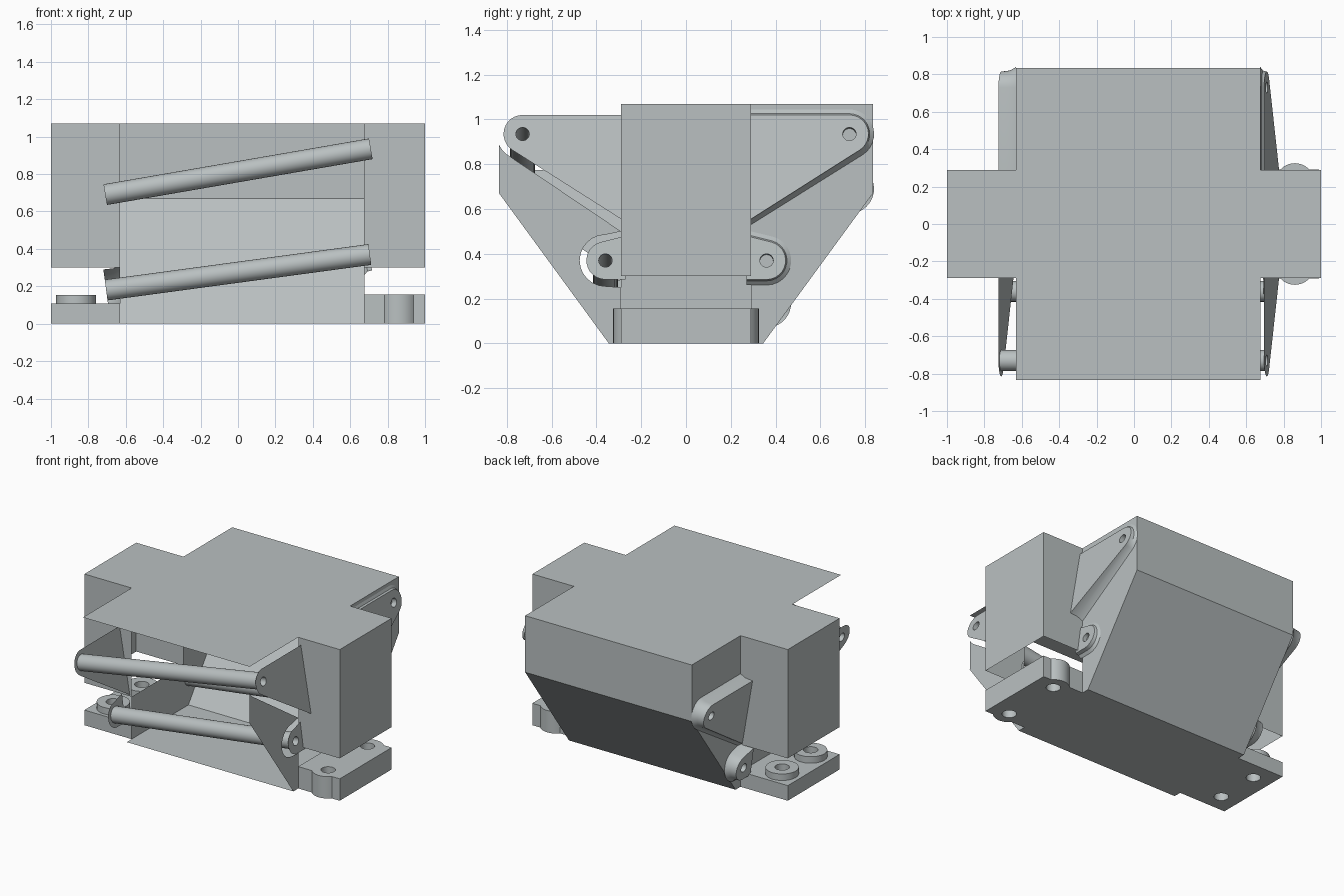
import bpy, bmesh
from math import sin, cos, radians, pi
from mathutils import Vector

if "Cube" in bpy.data.objects:
    bpy.data.objects.remove(bpy.data.objects["Cube"], do_unlink=True)

grey = bpy.data.materials.new("light_grey")
grey.use_nodes = True
COLOUR = (0.49, 0.53, 0.535, 1)
grey.diffuse_color = COLOUR
grey.node_tree.nodes["Principled BSDF"].inputs["Base Color"].default_value = COLOUR

TOP, SKIRT, BELOW = 1.07, 0.67, 0.3      # roof, start of slope, end box underside
LEFT, RIGHT = 0.675, -0.63               # side walls
HALF, DEEP, FOOT = 0.29, 0.835, 0.345    # end box, body and floor half depths


def arc(cx, cy, r, a, b, n=12):
    return [(cx + r * cos(radians(a + (b - a) * i / n)),
             cy + r * sin(radians(a + (b - a) * i / n))) for i in range(n + 1)]


def circle(cx, cy, r, n=24):
    return arc(cx, cy, r, 0, 360, n)[:-1]


def finish(name, bm, smooth=False):
    mesh = bpy.data.meshes.new(name)
    bm.to_mesh(mesh)
    bm.free()
    mesh.materials.append(grey)
    obj = bpy.data.objects.new(name, mesh)
    bpy.context.collection.objects.link(obj)
    if smooth:
        bpy.ops.object.select_all(action='DESELECT')
        obj.select_set(True)
        bpy.context.view_layer.objects.active = obj
        bpy.ops.object.shade_smooth_by_angle(angle=radians(35))
    return obj


def fill(bm, loops, place, normal):
    """Fill an outline, with optional hole outlines, mapped into space by place."""
    edges, rings = [], []
    for loop in loops:
        vs = [bm.verts.new(place(*p)) for p in loop]
        edges += [bm.edges.new((vs[i - 1], vs[i])) for i in range(len(vs))]
        rings.append(vs)
    bmesh.ops.triangle_fill(bm, edges=edges, use_beauty=True, normal=normal)
    for f in bm.faces:
        f.normal_update()
        if f.normal.dot(Vector(normal)) < 0:
            f.normal_flip()
    return rings


def sheet(name, loops, place, normal):
    bm = bmesh.new()
    fill(bm, loops, place, normal)
    return finish(name, bm)


def slab(name, loops, low, high):
    bm = bmesh.new()
    fill(bm, loops, lambda x, y: (x, y, low), (0, 0, -1))
    out = bmesh.ops.extrude_face_region(bm, geom=bm.faces[:])
    moved = [v for v in out["geom"] if isinstance(v, bmesh.types.BMVert)]
    bmesh.ops.translate(bm, verts=moved, vec=(0, 0, high - low))
    bmesh.ops.recalc_face_normals(bm, faces=bm.faces)
    return finish(name, bm, True)


def band(name, path, low, high):
    """Upright walls along a plan path."""
    bm = bmesh.new()
    rows = [[bm.verts.new((x, y, z)) for x, y in path] for z in (low, high)]
    for i in range(len(path) - 1):
        bm.faces.new((rows[0][i], rows[0][i + 1], rows[1][i + 1], rows[1][i]))
    return finish(name, bm)


# Roof: a cross in plan
quarter = [(1, HALF), (LEFT, HALF), (LEFT, DEEP), (RIGHT, DEEP), (RIGHT, HALF), (-1, HALF)]
sheet("roof", [quarter + [(x, -y) for x, y in reversed(quarter)]],
      lambda x, y: (x, y, TOP), (0, 0, 1))

# End boxes, open below and towards the body
for label, wall, end in (("left", LEFT, 1), ("right", RIGHT, -1)):
    path = [(wall, -HALF), (end, -HALF), (end, HALF), (wall, HALF)]
    band(label + "_end_box", path if end > 0 else path[::-1], BELOW, TOP)

# Back wall, back slope and floor
band("back_wall", [(LEFT, DEEP), (RIGHT, DEEP)], SKIRT, TOP)
sheet("back_slope", [[(LEFT, 0), (LEFT, 1), (RIGHT, 1), (RIGHT, 0)]],
      lambda x, t: (x, FOOT + (DEEP - FOOT) * t, SKIRT * t), (0, 0.8, -0.6))
sheet("floor", [[(LEFT, -FOOT), (LEFT, FOOT), (RIGHT, FOOT), (RIGHT, -FOOT)]],
      lambda x, y: (x, y, 0), (0, 0, -1))
band("right_inner_wall", [(RIGHT, HALF), (RIGHT, -HALF)], 0, BELOW)

# Side walls at the back
for label, wall, side in (("left", LEFT, 1), ("right", RIGHT, -1)):
    sheet(label + "_back_side_wall",
          [[(HALF, TOP), (DEEP, TOP), (DEEP, SKIRT), (FOOT, 0), (HALF, 0)]],
          lambda y, z: (wall, y, z), (side, 0, 0))

# Rod pivots: depth, height on each side, and offset from the middle
UPPER = dict(y=0.73, left=0.935, right=0.69, x=0.71)
LOWER = dict(y=0.36, left=0.37, right=0.18, x=0.705)

# Front left side wall, cut clear of both brackets
cut = (arc(UPPER["y"], UPPER["left"], 0.115, -25, -58)
       + [(HALF, 0.5)] + arc(LOWER["y"], LOWER["left"], 0.115, 90, -90) + [(HALF, 0.25)])
sheet("left_front_side_wall", [[(DEEP, SKIRT)] + [(min(y, DEEP), z) for y, z in cut]
                               + [(HALF, 0), (FOOT, 0)]],
      lambda y, z: (LEFT, -y, z), (1, 0, 0))


def outline(pivot, z, grow):
    """Bracket outline in depth and height around a pivot."""
    r = 0.085 + grow
    if pivot is UPPER:
        return ([(HALF, z + r)] + arc(pivot["y"], z, r, 90, -58)
                + [(HALF, z - 0.38 - grow)])
    return ([(HALF - 0.02, z + 0.11 + grow)] + arc(pivot["y"], z, r, 75, -90)
            + [(HALF - 0.02, z - r)])


def bracket(name, pivot, side, depth):
    z0 = pivot["left"] if side > 0 else pivot["right"]
    lean = (pivot["left"] - pivot["right"]) / (2 * pivot["x"])
    wall = LEFT if side > 0 else RIGHT
    bm = bmesh.new()
    rings = fill(bm, [outline(pivot, z0, 0), circle(pivot["y"], z0, 0.03)],
                 lambda y, z: (side * pivot["x"] + (z0 - z) * lean, depth * y, z),
                 (side, 0, side * lean))
    # back brackets flare into the side wall
    if depth > 0:
        cap = rings[0]
        flare = [bm.verts.new(((v.co.x - wall) * 0.4 + wall, y, z))
                 for v, (y, z) in zip(cap, outline(pivot, z0, 0.006))]
        root = [bm.verts.new((wall, y, z)) for y, z in outline(pivot, z0, 0.025)]
        for a, b in ((cap, flare), (flare, root)):
            for i in range(len(a) - 1):
                bm.faces.new((a[i], a[i + 1], b[i + 1], b[i]))
        bmesh.ops.recalc_face_normals(bm, faces=bm.faces)
    finish(name, bm, True)


def rod(name, pivot, depth, outer=0.056, inner=0.03, n=24):
    a = Vector((-pivot["x"], depth * pivot["y"], pivot["right"]))
    b = Vector((pivot["x"], depth * pivot["y"], pivot["left"]))
    along = (b - a).normalized()
    across = Vector((0, 1, 0))
    up = along.cross(across)
    bm = bmesh.new()
    rings = []
    for centre, r in ((a, inner), (a, outer), (b, outer), (b, inner)):
        rings.append([bm.verts.new(centre + r * (across * cos(2 * pi * i / n)
                                                 + up * sin(2 * pi * i / n)))
                      for i in range(n)])
    for k in range(4):
        p, q = rings[k - 1], rings[k]
        for i in range(n):
            bm.faces.new((p[i - 1], p[i], q[i], q[i - 1]))
    bmesh.ops.recalc_face_normals(bm, faces=bm.faces)
    finish(name, bm, True)


# Rods and their brackets, front and back
for row, depth in (("front", -1), ("back", 1)):
    for level, pivot in (("upper", UPPER), ("lower", LOWER)):
        rod(f"{row}_{level}_rod", pivot, depth)
        for label, side in (("left", 1), ("right", -1)):
            bracket(f"{row}_{level}_{label}_bracket", pivot, side, depth)

# Left foot plate with rounded lobes and bolt holes
LOBE_X, LOBE_Y, LOBE_R, HOLE = 0.86, 0.22, 0.105, 0.047
lobe = arc(LOBE_X, LOBE_Y, LOBE_R, 42, 138)
half = [(1, HALF)] + lobe + [(LEFT, HALF)]
slab("left_foot_plate", [half + [(x, -y) for x, y in reversed(half)],
                         circle(LOBE_X, LOBE_Y, HOLE), circle(LOBE_X, -LOBE_Y, HOLE)], 0, 0.155)

# Right foot plate with raised bolt pads
PAD_X, PAD_Y = -0.865, 0.16
slab("right_foot_plate", [[(-1, -HALF), (RIGHT, -HALF), (RIGHT, HALF), (-1, HALF)],
                          circle(PAD_X, PAD_Y, HOLE), circle(PAD_X, -PAD_Y, HOLE)], 0, 0.107)
for row, s in (("front", -1), ("back", 1)):
    slab(row + "_bolt_pad", [circle(PAD_X, s * PAD_Y, 0.107), circle(PAD_X, s * PAD_Y, HOLE)],
         0.107, 0.153)
